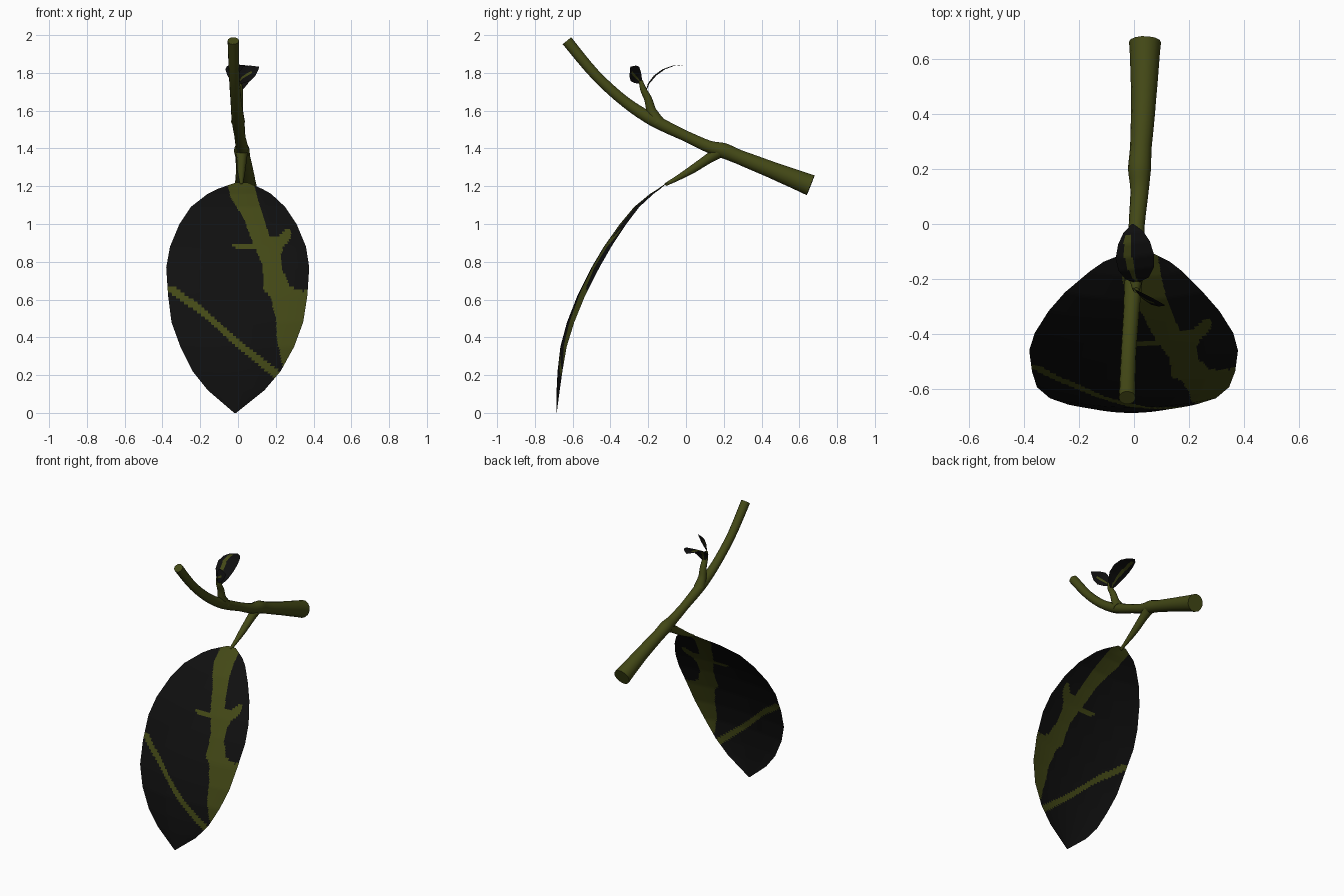
import bpy, bmesh, math
from mathutils import Vector as V
from mathutils.geometry import interpolate_bezier

if "Cube" in bpy.data.objects:
    bpy.data.objects.remove(bpy.data.objects["Cube"])


def material(name, rgb):
    m = bpy.data.materials.new(name)
    m.diffuse_color = (*rgb, 1)
    m.use_nodes = True
    m.node_tree.nodes["Principled BSDF"].inputs["Base Color"].default_value = m.diffuse_color
    return m


OLIVE = material("olive_bark", (0.056, 0.065, 0.008))
BLACK = material("black_leaf", (0.005, 0.005, 0.005))


def finish(name, bm, angle):
    bmesh.ops.remove_doubles(bm, verts=bm.verts, dist=1e-5)
    bmesh.ops.recalc_face_normals(bm, faces=bm.faces)
    me = bpy.data.meshes.new(name)
    bm.to_mesh(me)
    bm.free()
    ob = bpy.data.objects.new(name, me)
    bpy.context.collection.objects.link(ob)
    me.materials.append(OLIVE)
    me.materials.append(BLACK)
    bpy.context.view_layer.objects.active = ob
    ob.select_set(True)
    bpy.ops.object.shade_smooth_by_angle(angle=math.radians(angle))
    ob.select_set(False)
    return ob


def smooth_path(pts, n=4):
    """Catmull-Rom through pts, keeping every original point."""
    out = []
    for i in range(len(pts) - 1):
        a, b = pts[i], pts[i + 1]
        p = pts[max(i - 1, 0)]
        q = pts[min(i + 2, len(pts) - 1)]
        out += interpolate_bezier(a, a + (b - p) / 6, b - (q - a) / 6, b, n + 1)[:-1]
    return out + [pts[-1]]


def tube(name, rows, sides=14, n=4):
    """rows: (x, y, z, radius)"""
    path = smooth_path([V(r[:3]) for r in rows], n)
    bm = bmesh.new()
    rings = []
    for i, c in enumerate(path):
        k, f = divmod(i, n)
        r = rows[k][3] if f == 0 else rows[k][3] + (rows[k + 1][3] - rows[k][3]) * f / n
        t = (path[min(i + 1, len(path) - 1)] - path[max(i - 1, 0)]).normalized()
        up = t.cross(V((1, 0, 0))).normalized()
        side = up.cross(t)
        rings.append([bm.verts.new(c + r * (math.cos(a) * side + math.sin(a) * up))
                      for a in (math.tau * j / sides for j in range(sides))])
    for a, b in zip(rings, rings[1:]):
        for j in range(sides):
            bm.faces.new((a[j], a[j - 1], b[j - 1], b[j]))
    bm.faces.new(rings[0])
    bm.faces.new(rings[-1])
    return finish(name, bm, 50)


def leaf(name, rows, olive, sub, cols):
    """rows: (left, middle, right) points; olive(centre, u, t) picks the colour."""
    bm = bmesh.new()
    grid = []
    total = (len(rows) - 1) * sub
    for i in range(total + 1):
        k = min(i // sub, len(rows) - 2)
        f = i / sub - k
        l, m, r = (a.lerp(b, f) for a, b in zip(rows[k], rows[k + 1]))
        line = []
        for j in range(cols + 1):
            u = 2 * j / cols - 1
            line.append(bm.verts.new(l * (u * (u - 1) / 2) + m * (1 - u * u) + r * (u * (u + 1) / 2)))
        grid.append(line)
    for i in range(total):
        for j in range(cols):
            f = bm.faces.new((grid[i][j], grid[i + 1][j], grid[i + 1][j + 1], grid[i][j + 1]))
            u, t = 2 * (j + 0.5) / cols - 1, (i + 0.5) / total
            f.material_index = 0 if olive(f.calc_center_median(), u, t) else 1
    return finish(name, bm, 60)


def inside(x, z, poly):
    hit = False
    for (x1, z1), (x2, z2) in zip(poly, poly[1:] + poly[:1]):
        if (z1 > z) != (z2 > z) and x < x1 + (z - z1) * (x2 - x1) / (z2 - z1):
            hit = not hit
    return hit


# Main branch, with a swelling where the leaf stalk leaves it
tube("branch", [(-0.025, -0.63, 1.97, 0.030), (-0.02, -0.48, 1.79, 0.028),
                (-0.01, -0.32, 1.645, 0.029), (0.0, -0.17, 1.548, 0.034),
                (0.01, 0.0, 1.465, 0.029), (0.02, 0.12, 1.41, 0.033),
                (0.02, 0.20, 1.388, 0.042), (0.025, 0.28, 1.355, 0.039),
                (0.035, 0.45, 1.288, 0.045), (0.04, 0.66, 1.205, 0.058)])

# Stalk of the big leaf
tube("leaf_stalk", [(0.02, 0.18, 1.385, 0.036), (0.02, 0.12, 1.347, 0.027),
                    (0.018, 0.03, 1.287, 0.022), (0.018, -0.05, 1.24, 0.014),
                    (0.018, -0.11, 1.208, 0.008)], 10)

# Upright side twig
tube("twig", [(0.0, -0.15, 1.54, 0.038), (0.0, -0.183, 1.60, 0.027),
              (0.005, -0.20, 1.66, 0.022), (0.008, -0.225, 1.71, 0.018),
              (0.008, -0.24, 1.76, 0.010)], 10)

# Big hanging leaf: z, y, left x, right x
outline = [(1.22, -0.10, -0.01, 0.05), (1.185, -0.15, -0.11, 0.13), (1.16, -0.19, -0.16, 0.175),
           (1.09, -0.275, -0.25, 0.25), (1.0, -0.35, -0.31, 0.31), (0.88, -0.435, -0.36, 0.36),
           (0.77, -0.50, -0.38, 0.377), (0.62, -0.575, -0.37, 0.367), (0.48, -0.63, -0.352, 0.345),
           (0.35, -0.665, -0.305, 0.297), (0.22, -0.68, -0.24, 0.225), (0.12, -0.685, -0.16, 0.14),
           (0.0, -0.685, -0.02, -0.01)]
rows = []
for z, y, a, b in outline:
    back = 0.11 * (b - a) / 2
    rows.append((V((a, y + back, z)), V(((a + b) / 2, y, z)), V((b, y + back, z))))

# Olive markings on the leaf (front-view outlines)
band = [(-0.06, 1.23), (-0.04, 1.14), (0.03, 1.03), (0.08, 0.895), (-0.03, 0.895), (-0.03, 0.875),
        (0.095, 0.865), (0.13, 0.78), (0.135, 0.65), (0.17, 0.62), (0.20, 0.5), (0.205, 0.4),
        (0.235, 0.25), (0.28, 0.2), (0.5, 0.4), (0.5, 0.645), (0.32, 0.645), (0.27, 0.68),
        (0.235, 0.76), (0.225, 0.83), (0.24, 0.88), (0.28, 0.92), (0.285, 0.96), (0.26, 0.98),
        (0.22, 0.94), (0.17, 0.93), (0.13, 1.05), (0.10, 1.15), (0.08, 1.23)]
stripe = [(-0.40, 0.675), (-0.34, 0.67), (-0.2, 0.57), (0.0, 0.39), (0.24, 0.205), (0.21, 0.17),
          (-0.02, 0.36), (-0.18, 0.51), (-0.40, 0.66)]
leaf("big_leaf", rows,
     lambda c, u, t: inside(c.x, c.z, band) or inside(c.x, c.z, stripe), 9, 110)


def small_leaf(name, mids, widths, across, cup, olive):
    rows = []
    for m, w in zip(mids, widths):
        m, s = V(m), V(across).normalized() * w
        c = V(cup) * w
        rows.append((m - s + c, m, m + s + c))
    leaf(name, rows, olive, 5, 20)


# Young leaf arching backwards over the twig
small_leaf("young_leaf_back",
           [(0.012, -0.212, 1.705), (0.012, -0.198, 1.745), (0.008, -0.165, 1.787),
            (0.003, -0.12, 1.82), (0.0, -0.07, 1.838), (-0.003, -0.03, 1.842), (-0.005, 0.0, 1.838)],
           [0.008, 0.042, 0.064, 0.07, 0.058, 0.036, 0.003],
           (1, 0.1, 0), (0, 0.02, -0.02),
           lambda c, u, t: -0.85 + 0.6 * (1 - t) < u < -0.3 + 0.3 * (1 - t) and t < 0.8)

# Young leaf leaning to the front right
small_leaf("young_leaf_front",
           [(0.0, -0.235, 1.745), (0.022, -0.262, 1.772), (0.05, -0.28, 1.79),
            (0.08, -0.29, 1.806), (0.112, -0.295, 1.83)],
           [0.006, 0.036, 0.048, 0.036, 0.003],
           (-0.35, 0.45, 0.8), (-0.1, 0.2, 0.1),
           lambda c, u, t: -0.1 < u < 0.25 and t < 0.7)
